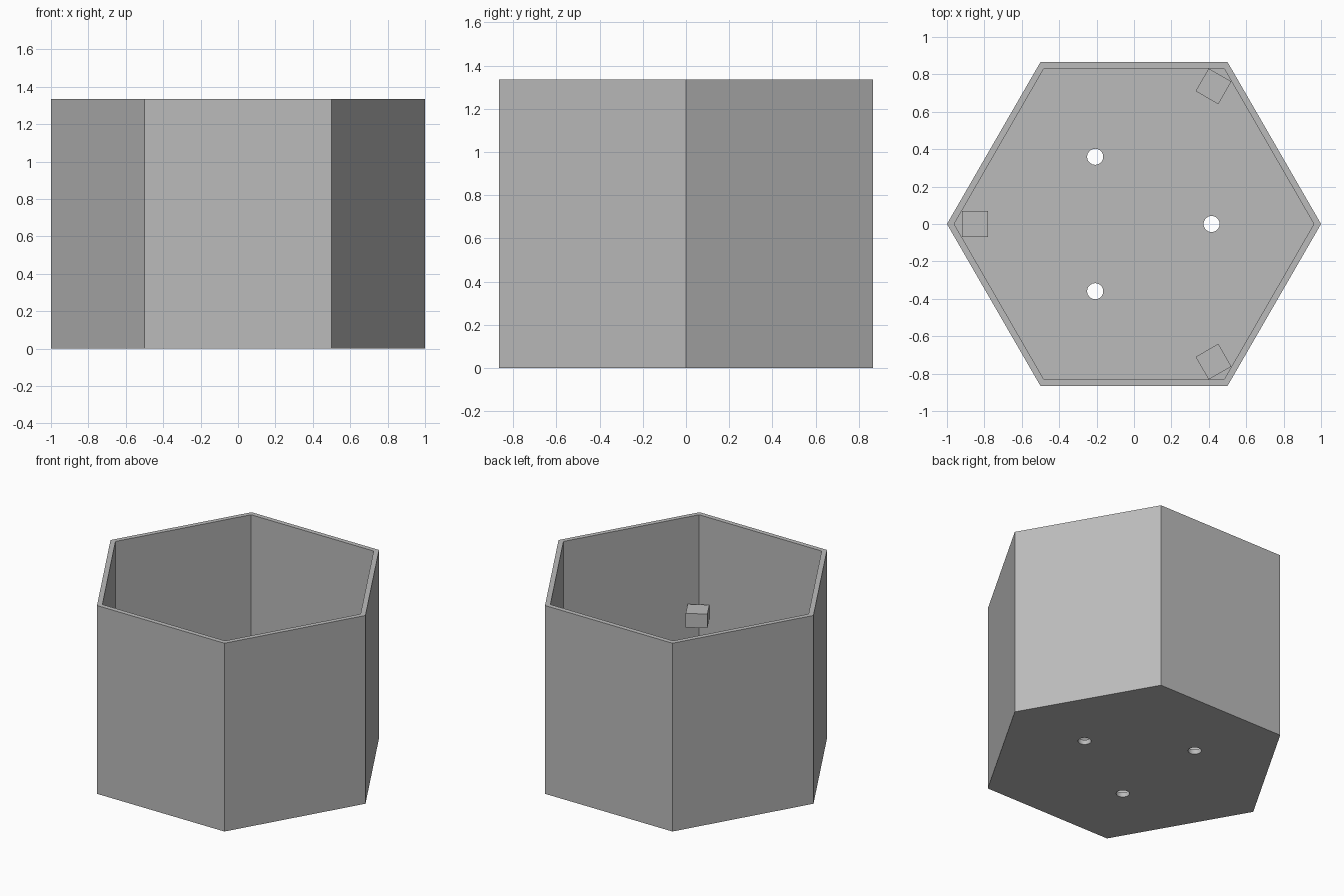
import bpy
from math import radians, cos, sin

cube = bpy.data.objects.get("Cube")
if cube:
    bpy.data.objects.remove(cube, do_unlink=True)

HEIGHT = 1.335
FLOOR = 0.033
INNER_RADIUS = 0.9615

grey = bpy.data.materials.new("plain grey")
grey.use_nodes = True
color = (0.5, 0.5, 0.5, 1)
grey.diffuse_color = color
grey.node_tree.nodes["Principled BSDF"].inputs["Base Color"].default_value = color


def prism(name, sides, radius, bottom, top, x=0, y=0, turn=0):
    """Upright prism whose first corner points at the angle turn from +x."""
    bpy.ops.mesh.primitive_cylinder_add(
        vertices=sides, radius=radius, depth=top - bottom,
        location=(x, y, (bottom + top) / 2), rotation=(0, 0, turn + radians(90)))
    obj = bpy.context.object
    obj.name = name
    obj.data.materials.append(grey)
    return obj


def cut(target, cutter):
    """Subtract the cutter for good and discard it."""
    cutter.hide_render = True
    mod = target.modifiers.new("cut", 'BOOLEAN')
    mod.operation = 'DIFFERENCE'
    mod.solver = 'EXACT'
    mod.object = cutter
    bpy.context.view_layer.objects.active = target
    bpy.ops.object.modifier_apply(modifier=mod.name)
    bpy.data.objects.remove(cutter, do_unlink=True)


# Hexagonal pot, hollowed from the top
pot = prism("hexagonal_pot", 6, 1, 0, HEIGHT)
cut(pot, prism("cavity_cutter", 6, INNER_RADIUS, FLOOR, HEIGHT + 0.2))

for i in range(3):
    # Drain hole through the floor
    a = radians(120 * i)
    cut(pot, prism("hole_cutter", 32, 0.043, -0.1, 0.2, 0.415 * cos(a), 0.415 * sin(a)))

    # Support block in every other corner, halfway up
    b = a + radians(60)
    bpy.ops.mesh.primitive_cube_add(
        size=1, location=(0.85 * cos(b), 0.85 * sin(b), HEIGHT / 2), rotation=(0, 0, b))
    block = bpy.context.object
    block.name = f"support_block_{i + 1}"
    block.scale = (0.14, 0.14, 0.1)
    block.data.materials.append(grey)

# Crisp walls, smooth hole edges
bpy.ops.object.select_all(action='DESELECT')
pot.select_set(True)
bpy.context.view_layer.objects.active = pot
bpy.ops.object.shade_smooth_by_angle(angle=radians(30))
